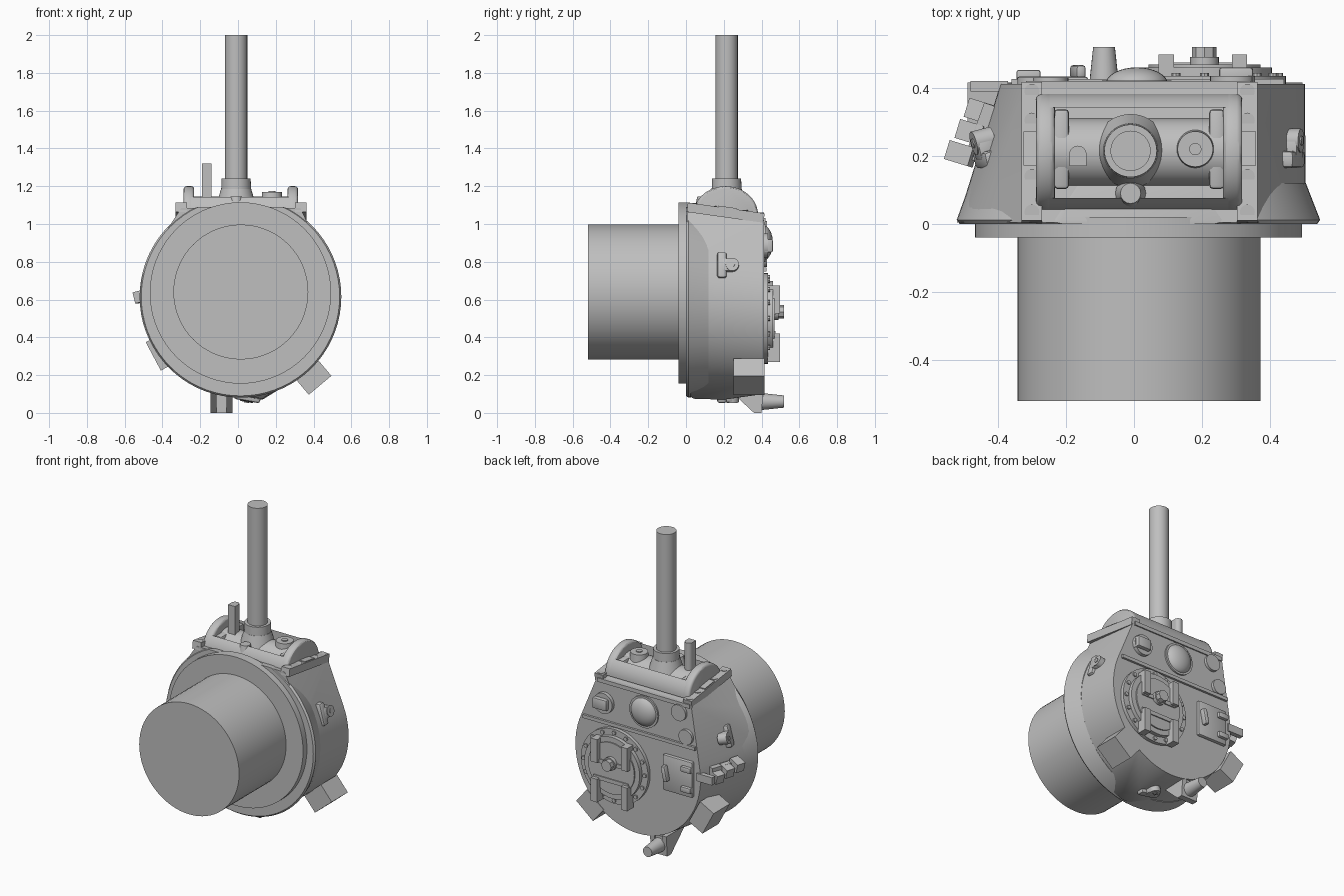
import bpy, bmesh
from math import sin, cos, pi, radians
from mathutils import Vector, Matrix

cube = bpy.data.objects.get("Cube")
if cube:
    bpy.data.objects.remove(cube, do_unlink=True)

grey = bpy.data.materials.new("plain_grey")
grey.use_nodes = True
COLOUR = (0.52, 0.52, 0.52, 1)
grey.diffuse_color = COLOUR
grey.node_tree.nodes["Principled BSDF"].inputs["Base Color"].default_value = COLOUR
parts = []


def finish(name, bm):
    bmesh.ops.recalc_face_normals(bm, faces=bm.faces)
    mesh = bpy.data.meshes.new(name)
    bm.to_mesh(mesh)
    bm.free()
    mesh.materials.append(grey)
    ob = bpy.data.objects.new(name, mesh)
    bpy.context.collection.objects.link(ob)
    parts.append(ob)
    return ob


def box(name, centre, size, rot=(0, 0, 0), bevel=0.0):
    bm = bmesh.new()
    bmesh.ops.create_cube(bm, size=1, matrix=Matrix.Diagonal((*size, 1)))
    if bevel:
        bmesh.ops.bevel(bm, geom=bm.edges[:], offset=bevel, segments=2, affect='EDGES', profile=0.5)
    ob = finish(name, bm)
    ob.location = centre
    ob.rotation_euler = [radians(a) for a in rot]
    return ob


def cyl(name, start, end, r1, r2=None, segs=32):
    a, b = Vector(start), Vector(end)
    bm = bmesh.new()
    bmesh.ops.create_cone(bm, cap_ends=True, segments=segs, radius1=r1,
                          radius2=r1 if r2 is None else r2, depth=(b - a).length)
    ob = finish(name, bm)
    ob.location = (a + b) / 2
    ob.rotation_euler = (b - a).to_track_quat('Z', 'Y').to_euler()
    return ob


def ring(x, z, y, rx, rz, top=2.0, n=72):
    """Circle of points facing y, cut flat at height top."""
    return [(x + rx * cos(2 * pi * i / n), y, min(top, z + rz * sin(2 * pi * i / n))) for i in range(n)]


def hull(name, points):
    bm = bmesh.new()
    verts = [bm.verts.new(p) for p in points]
    res = bmesh.ops.convex_hull(bm, input=verts)
    spare = {g for g in res["geom_interior"] + res["geom_unused"] if isinstance(g, bmesh.types.BMVert)}
    bmesh.ops.delete(bm, geom=list(spare), context='VERTS')
    bmesh.ops.dissolve_limit(bm, angle_limit=radians(0.5), verts=bm.verts[:], edges=bm.edges[:])
    return finish(name, bm)


def extrude_x(name, profile, x0, x1, bevel=0.0):
    """Solid with a (y, z) profile, swept along x."""
    bm = bmesh.new()
    ends = [[bm.verts.new((x, y, z)) for y, z in profile] for x in (x0, x1)]
    caps = [bm.faces.new(end) for end in ends]
    n = len(profile)
    for i in range(n):
        j = (i + 1) % n
        bm.faces.new((ends[0][i], ends[0][j], ends[1][j], ends[1][i]))
    bmesh.ops.recalc_face_normals(bm, faces=bm.faces)
    if bevel:
        rims = list({e for cap in caps for e in cap.edges})
        bmesh.ops.bevel(bm, geom=rims, offset=bevel, segments=3, affect='EDGES', profile=0.5)
    return finish(name, bm)


# Basket, turret ring and flared skirt
cyl("basket", (0.015, -0.52, 0.64), (0.015, -0.03, 0.64), 0.357, segs=72)
cyl("turret_ring", (0.013, -0.04, 0.635), (0.013, 0.02, 0.635), 0.48, segs=72)
hull("skirt", ring(0.013, 0.615, 0.0, 0.525, 0.525, 1.09) + ring(0.013, 0.615, 0.012, 0.534, 0.534, 1.09)
     + ring(0.0115, 0.6, 0.12, 0.4935, 0.505, 1.07))

# Main shell with flat gun face
corners = [(-0.3, 0.005, 1.085), (0.33, 0.005, 1.085), (-0.325, 0.412, 1.028),
           (0.35, 0.412, 1.028), (0.13, 0.2, 0.07), (0.13, 0.04, 0.075)]
shell = hull("shell", ring(-0.0075, 0.605, 0.005, 0.5125, 0.505, 1.085)
             + ring(0.055, 0.565, 0.412, 0.447, 0.465) + corners)

# Mantlet housing: half-round cheeks joined by front and rear lips
arc = [(0.21 - 0.172 * cos(pi * i / 32), 1.045 + 0.155 * sin(pi * i / 32)) for i in range(33)]
for x in (-0.288, 0.262):
    extrude_x("housing_cheek", arc, x, x + 0.056, 0.016)
front_lip = [p for p in arc if p[0] < 0.086]
rear_lip = [p for p in arc if p[0] > 0.334]
extrude_x("housing_front_lip", front_lip + [(front_lip[-1][0], 1.045)], -0.265, 0.295)
extrude_x("housing_rear_lip", rear_lip + [(rear_lip[0][0], 1.045)], -0.265, 0.295)

# Inner mantlet, gun and sights
cyl("mantlet_roller", (-0.235, 0.21, 1.045), (0.265, 0.21, 1.045), 0.1, segs=48)
for x in (-0.213, 0.243):
    box("mantlet_end_plate", (x, 0.22, 1.08), (0.045, 0.235, 0.11), bevel=0.012)
cyl("gun_flare", (-0.01, 0.215, 1.09), (-0.01, 0.215, 1.185), 0.108, 0.08, 48)
cyl("gun_collar", (-0.01, 0.215, 1.15), (-0.01, 0.215, 1.24), 0.08, 0.077, 48)
cyl("gun_barrel", (-0.01, 0.215, 1.2), (-0.01, 0.215, 2.0), 0.059, segs=48)
cyl("coaxial_boss", (0.18, 0.22, 1.08), (0.18, 0.22, 1.17), 0.06, 0.052)
cyl("coaxial_muzzle", (0.18, 0.22, 1.16), (0.18, 0.22, 1.175), 0.018)
box("sight_post", (-0.165, 0.19, 1.2), (0.05, 0.04, 0.24))
cyl("sight_post_round", (-0.165, 0.205, 1.08), (-0.165, 0.205, 1.32), 0.025)
cyl("lower_notch_pad", (-0.01, 0.09, 1.08), (-0.01, 0.09, 1.145), 0.045, 0.03, 16)

# Bolted strips beside the housing
for x in (-0.3, 0.333):
    box("bolt_strip", (x, 0.21, 1.06), (0.06, 0.41, 0.05), (-8, 0, 0))
    box("strip_pad", (x, 0.22, 1.075), (0.05, 0.1, 0.03), (-8, 0, 0))
    for y in (0.035, 0.14, 0.305, 0.39):
        z = 1.116 - 0.14 * y
        cyl("strip_bolt", (x, y, z - 0.05), (x, y, z), 0.022, segs=16)

# Roof seam, dome and periscope covers
box("roof_seam", (0.04, 0.415, 0.76), (0.8, 0.022, 0.022))
box("front_edge_lip", (0.012, 0.408, 1.02), (0.66, 0.024, 0.025))
dome = bmesh.new()
bmesh.ops.create_uvsphere(dome, u_segments=32, v_segments=16, radius=1,
                          matrix=Matrix.Translation((0.008, 0.41, 0.9)) @ Matrix.Diagonal((0.092, 0.05, 0.092, 1)))
finish("ventilator_dome", dome)
cyl("dome_rim", (0.008, 0.4, 0.9), (0.008, 0.422, 0.9), 0.102)
for x, z, r, top in ((0.29, 0.885, 0.066, 0.435), (-0.245, 0.965, 0.052, 0.43), (-0.295, 0.82, 0.048, 0.43)):
    cyl("periscope_cover", (x, 0.4, z), (x, top, z), r)
box("periscope_head", (0.3, 0.435, 0.885), (0.1, 0.05, 0.07), bevel=0.008)

# Commander hatch
HX, HZ = 0.207, 0.5
cyl("hatch_base", (HX, 0.4, HZ), (HX, 0.435, HZ), 0.24, segs=48)
cyl("hatch_collar", (HX, 0.42, HZ), (HX, 0.46, HZ), 0.198, segs=48)
cyl("hatch_lid", (HX, 0.44, HZ), (HX, 0.468, HZ), 0.165, segs=48)
for i in range(16):
    a = 2 * pi * i / 16
    x, z = HX + 0.218 * cos(a), HZ + 0.218 * sin(a)
    cyl("hatch_bolt", (x, 0.42, z), (x, 0.444, z), 0.013, segs=8)
for x in (0.095, 0.31):
    for z in (0.345, 0.6):
        box("hatch_bar", (x, 0.465, z), (0.045, 0.065, 0.15))
for z in (0.42, 0.53):
    box("hatch_cross_bar", (HX, 0.465, z), (0.25, 0.02, 0.025))
cyl("hatch_knob", (HX, 0.45, 0.535), (HX, 0.49, 0.535), 0.042)
cyl("hatch_knob_cap", (HX, 0.48, 0.535), (HX, 0.52, 0.535), 0.036, segs=8)

# Loader hatch with handle and hinges
box("loader_hatch", (-0.24, 0.418, 0.555), (0.21, 0.03, 0.23), bevel=0.008)
box("loader_handle", (-0.165, 0.447, 0.56), (0.03, 0.04, 0.1), (0, 12, 0), 0.01)
for z in (0.49, 0.62):
    box("loader_hinge", (-0.31, 0.435, z), (0.07, 0.035, 0.035), bevel=0.006)


# Lifting lugs around the wall
def lug(x, z, angle, tilt=0):
    base = Matrix.Translation((x, 0.21, z)) @ Matrix.Rotation(radians(-angle), 4, 'Y') @ Matrix.Rotation(radians(tilt), 4, 'Z')
    pieces = [box("lug_plate", (0, -0.02, 0), (0.045, 0.05, 0.14), bevel=0.012),
              box("lug_tongue", (0, 0.01, 0), (0.05, 0.06, 0.07), bevel=0.008),
              cyl("lug_eye", (-0.03, 0.035, 0), (0.028, 0.035, 0), 0.035, segs=20),
              cyl("lug_pin", (0, 0.035, 0), (0.032, 0.035, 0), 0.014, segs=12)]
    bpy.context.view_layer.update()
    for ob in pieces:
        ob.matrix_world = base @ ob.matrix_world


lug(0.464, 0.78, 15)
lug(-0.437, 0.78, 165, -14)
lug(0.05, 0.085, 260)

# Smoke launcher steps and bracket on the right wall
for x, y, z in ((-0.45, 0.33, 0.575), (-0.477, 0.268, 0.597), (-0.508, 0.206, 0.618)):
    box("launcher_block", (x, y, z), (0.075, 0.058, 0.06), (0, -15, -17))
box("launcher_rail", (-0.45, 0.27, 0.595), (0.04, 0.17, 0.07), (0, 0, -20))
box("launcher_bracket", (-0.425, 0.405, 0.58), (0.11, 0.03, 0.05))

# Stowage boxes on the rear corners
box("left_stowage_box", (0.396, 0.333, 0.192), (0.156, 0.165, 0.12), (0, -40, 0))
box("right_stowage_box", (-0.4, 0.333, 0.325), (0.17, 0.165, 0.11), (0, 62, 0))

# Aerial mount at the rear
wedge = [(0.22, 0.13), (0.36, 0.0), (0.4, 0.0), (0.41, 0.13)]
for x in (-0.13, -0.045):
    extrude_x("aerial_bracket", wedge, x - 0.016, x + 0.016)
box("aerial_foot", (-0.088, 0.38, 0.06), (0.115, 0.04, 0.12))
cyl("aerial_cone", (-0.088, 0.38, 0.06), (-0.088, 0.52, 0.06), 0.047, 0.032, 24)

# Smooth curved faces, keep edges sharp
bpy.ops.object.select_all(action='DESELECT')
for ob in parts:
    ob.select_set(True)
bpy.context.view_layer.objects.active = shell
bpy.ops.object.shade_smooth_by_angle(angle=radians(30))
